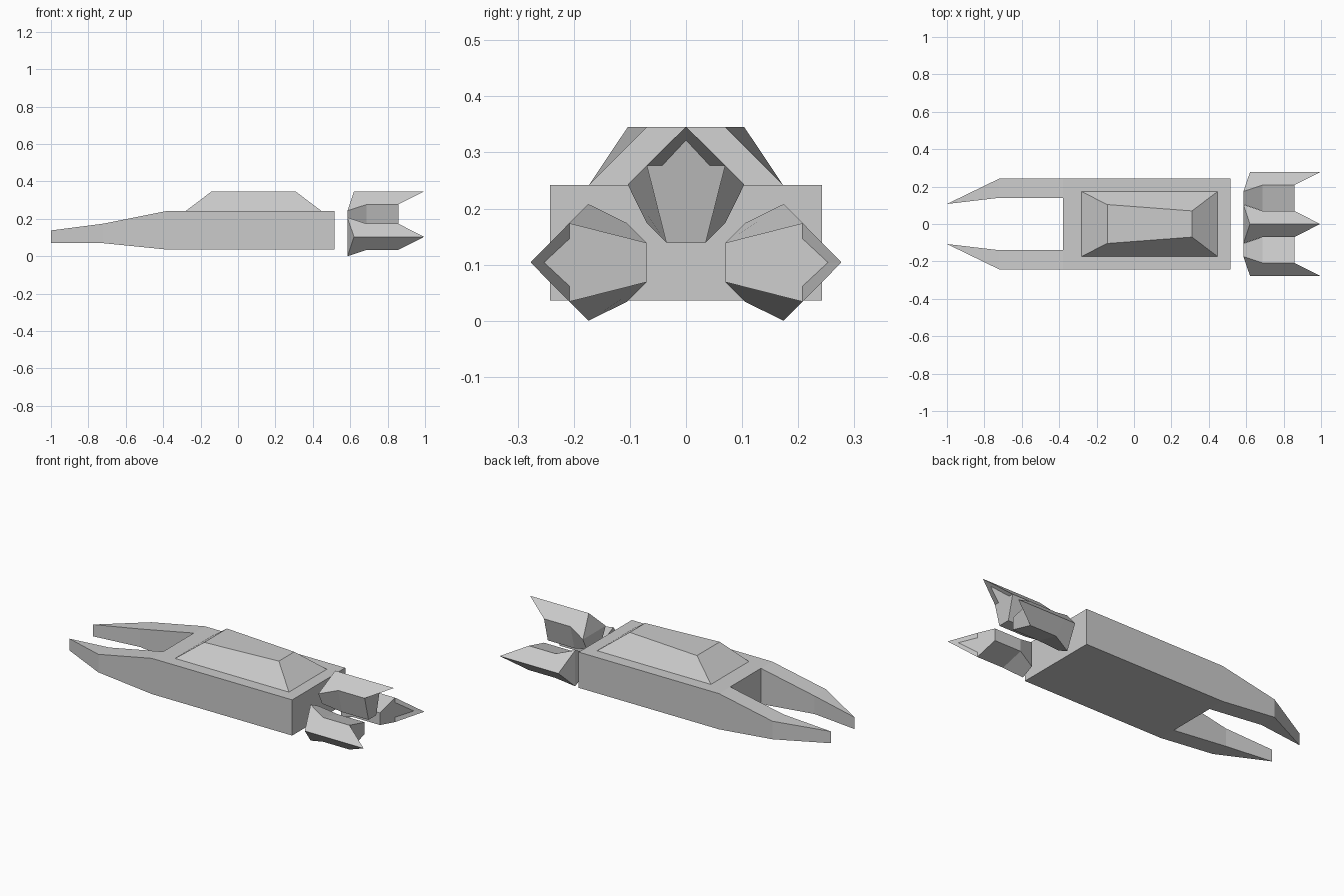
import bpy, bmesh
from math import radians
from mathutils import Matrix, Vector

if "Cube" in bpy.data.objects:
    bpy.data.objects.remove(bpy.data.objects["Cube"])


def finish(name, bm):
    """Weld, fix normals and turn a bmesh into a flat shaded object."""
    bmesh.ops.remove_doubles(bm, verts=bm.verts[:], dist=0.0005)
    bmesh.ops.recalc_face_normals(bm, faces=bm.faces[:])
    mesh = bpy.data.meshes.new(name)
    bm.to_mesh(mesh)
    bm.free()
    obj = bpy.data.objects.new(name, mesh)
    bpy.context.collection.objects.link(obj)
    return obj


def loft(bm, rings, skip=()):
    """Bridge successive rings of points; skip holds (segment, side) pairs left open."""
    rows = [[bm.verts.new(p) for p in ring] for ring in rings]
    for s, (a, b) in enumerate(zip(rows, rows[1:])):
        n = len(a)
        for i in range(n):
            if (s, i) not in skip:
                bm.faces.new((a[i], a[(i + 1) % n], b[(i + 1) % n], b[i]))
    return rows


def section(x, y0, y1, z0, z1):
    return [(x, y0, z0), (x, y1, z0), (x, y1, z1), (x, y0, z1)]


# Hull: forked nose and boxy body, one half built then mirrored
bm = bmesh.new()
side = loft(bm, [section(-1.0, 0.107, 0.107, 0.07, 0.138),
                 section(-0.722, 0.14, 0.242, 0.07, 0.174),
                 section(-0.38, 0.14, 0.242, 0.036, 0.242),
                 section(0.515, 0.14, 0.242, 0.036, 0.242)], skip={(2, 3)})
bm.faces.new(side[-1])
middle = loft(bm, [section(x, 0, 0.14, 0.036, 0.242) for x in (-0.38, 0.515)],
              skip={(0, 1), (0, 3)})
for ring in middle:
    bm.faces.new(ring)
bmesh.ops.remove_doubles(bm, verts=bm.verts[:], dist=0.0005)
half = bm.verts[:] + bm.edges[:] + bm.faces[:]
copy = bmesh.ops.duplicate(bm, geom=half)["geom"]
bmesh.ops.scale(bm, vec=(1, -1, 1),
                verts=[v for v in copy if isinstance(v, bmesh.types.BMVert)])
finish("hull", bm)

# Canopy: tapered block on the deck
bm = bmesh.new()
base, roof = loft(bm, [
    [(-0.28, -0.173, 0.242), (0.446, -0.173, 0.242), (0.446, 0.173, 0.242), (-0.28, 0.173, 0.242)],
    [(-0.143, -0.104, 0.345), (0.31, -0.07, 0.345), (0.31, 0.07, 0.345), (-0.143, 0.104, 0.345)]])
bm.faces.new(base)
bm.faces.new(roof)
finish("canopy", bm)


def five(x_low, low, high, ridge_x, ridge_z):
    """Five sided engine ring: two low corners, two high corners and a ridge."""
    (y0, z0), (y1, z1) = low, high
    return [(x_low, -y0, z0), (x_low, y0, z0), (x_low, y1, z1),
            (ridge_x, 0, ridge_z), (x_low, -y1, z1)]


# Engines: one shape repeated at three quarter turns
def engine(name, angle, y, z):
    bm = bmesh.new()
    front, mid, rear = loft(bm, [
        five(0.585, (0.07, 0.035), (0.104, 0.104), 0.62, 0.207),
        five(0.688, (0.035, 0), (0.07, 0.138), 0.69, 0.207),
        five(0.857, (0.035, 0), (0.07, 0.138), 0.995, 0.207)])
    # Slanted nose cap
    bm.faces.new((front[0], front[1], front[2], front[4]))
    bm.faces.new((front[4], front[2], front[3]))
    # Fin rim and exhaust face
    right = bm.verts.new((0.857, 0.042, 0.138))
    apex = bm.verts.new((0.945, 0, 0.183))
    left = bm.verts.new((0.857, -0.042, 0.138))
    bm.faces.new((rear[2], rear[3], apex, right))
    bm.faces.new((rear[3], rear[4], left, apex))
    bm.faces.new((rear[0], rear[1], rear[2], right, apex, left, rear[4]))
    bmesh.ops.transform(bm, verts=bm.verts[:], matrix=Matrix.Translation(Vector((0, y, z)))
                        @ Matrix.Rotation(radians(angle), 4, 'X'))
    finish(name, bm)


engine("top_engine", 0, 0, 0.139)
engine("left_engine", 90, -0.07, 0.104)
engine("right_engine", -90, 0.07, 0.104)
